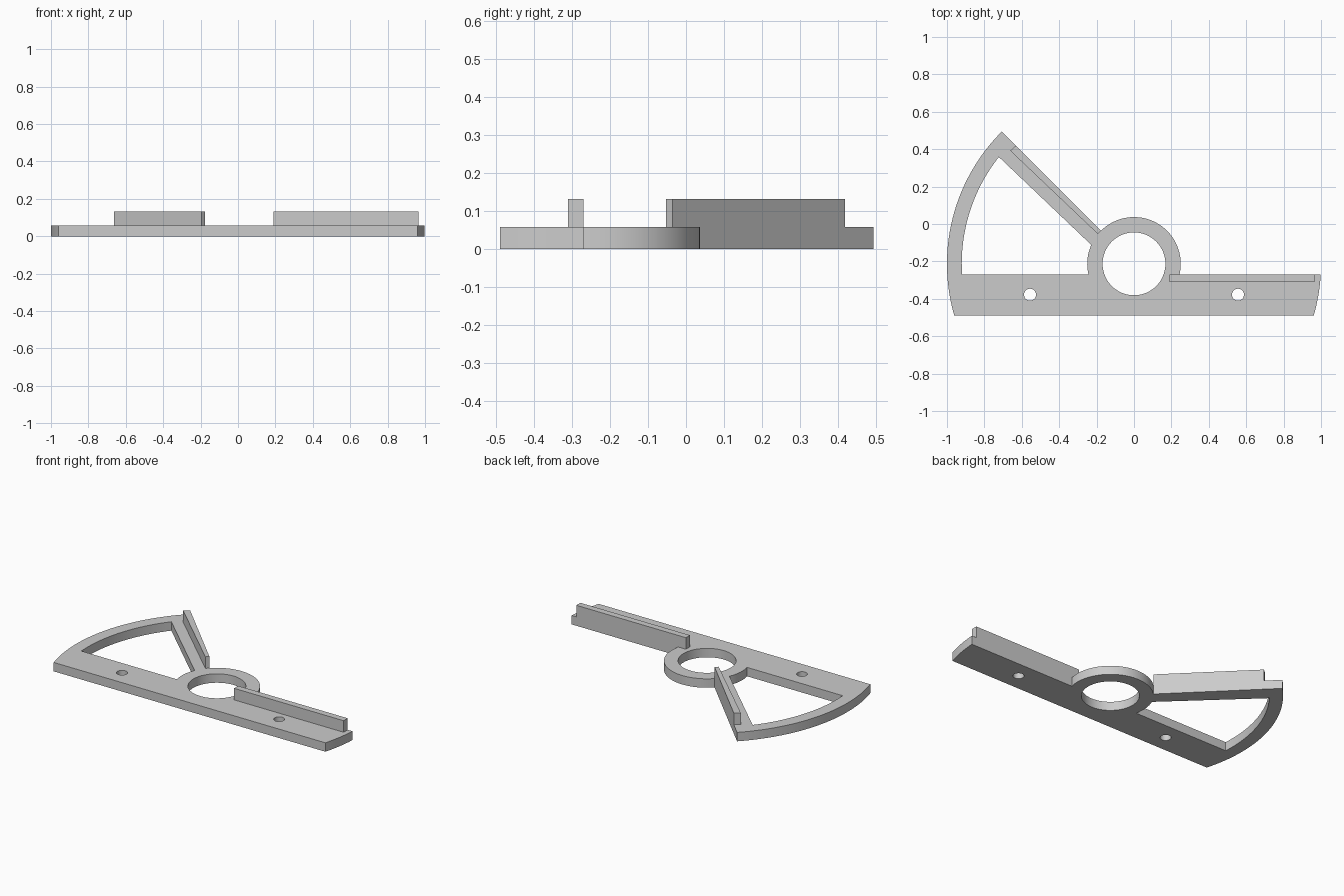
import bpy
import bmesh
from math import sin, cos, asin, atan2, pi, hypot
from mathutils import Vector

cube = bpy.data.objects.get("Cube")
if cube:
    bpy.data.objects.remove(cube, do_unlink=True)

CENTRE = Vector((0, -0.213))
BASE_H, RIB_H = 0.057, 0.131
BOTTOM, LEDGE = -0.49, -0.27
R_OUT, R_WINDOW, R_RING, R_BORE = 1.0, 0.921, 0.25, 0.168

grey = bpy.data.materials.new("light_grey")
grey.use_nodes = True
COLOUR = (0.6, 0.6, 0.6, 1)
grey.diffuse_color = COLOUR
grey.node_tree.nodes["Principled BSDF"].inputs["Base Color"].default_value = COLOUR


def arc(radius, start, end, steps, centre=CENTRE):
    angles = [start + (end - start) * i / steps for i in range(steps + 1)]
    return [centre + Vector((cos(a), sin(a))) * radius for a in angles]


def circle(centre, radius, steps):
    return arc(radius, 0, 2 * pi, steps, centre)[:-1]


def angle_at(radius, y):
    """Angle on the right half where a circle about the hub crosses height y."""
    return asin((y - CENTRE.y) / radius)


def direction(x, y):
    return atan2(y - CENTRE.y, x)


def plate(name, loops, height):
    """Extrude closed outlines, inner loops becoming holes."""
    curve = bpy.data.curves.new(name + "_profile", "CURVE")
    curve.dimensions = "2D"
    curve.fill_mode = "BOTH"
    curve.extrude = height / 2
    for loop in loops:
        spline = curve.splines.new("POLY")
        spline.points.add(len(loop) - 1)
        for point, co in zip(spline.points, loop):
            point.co = (co[0], co[1], 0, 1)
        spline.use_cyclic_u = True
    helper = bpy.data.objects.new(name + "_profile", curve)
    bpy.context.collection.objects.link(helper)
    graph = bpy.context.evaluated_depsgraph_get()
    mesh = bpy.data.meshes.new_from_object(helper.evaluated_get(graph))
    bpy.data.objects.remove(helper, do_unlink=True)
    bm = bmesh.new()
    bm.from_mesh(mesh)
    bmesh.ops.remove_doubles(bm, verts=bm.verts, dist=0.0001)
    bmesh.ops.translate(bm, verts=bm.verts, vec=(0, 0, height / 2))
    bmesh.ops.recalc_face_normals(bm, faces=bm.faces)
    bm.to_mesh(mesh)
    bm.free()
    mesh.materials.clear()
    mesh.materials.append(grey)
    obj = bpy.data.objects.new(name, mesh)
    bpy.context.collection.objects.link(obj)
    bpy.ops.object.select_all(action="DESELECT")
    obj.select_set(True)
    bpy.context.view_layer.objects.active = obj
    bpy.ops.object.shade_smooth_by_angle(angle=pi / 6)
    return obj


# Base outline: straight bar, hub ring, slanted arm and curved rim
arm = pi * 3 / 4
low = angle_at(R_OUT, BOTTOM)
outline = (arc(R_OUT, low, angle_at(R_OUT, LEDGE), 8)
           + arc(R_RING, angle_at(R_RING, LEDGE), arm, 40)
           + arc(R_OUT, arm, pi - low, 40))

# Sector window between rim, arm, hub and bar
window = (arc(R_WINDOW, direction(-0.722, 0.358), pi - angle_at(R_WINDOW, LEDGE), 32)
          + arc(R_RING, pi - angle_at(R_RING, LEDGE), direction(-0.228, -0.112), 12))

bore = circle(CENTRE, R_BORE, 64)
screw_holes = [circle(Vector((side * 0.556, -0.378)), 0.032, 32) for side in (-1, 1)]
plate("base_plate", [outline, window, bore] + screw_holes, BASE_H)

# Upright fence along the straight bar
plate("bar_fence", [[(0.19, -0.311), (0.965, -0.311), (0.965, LEDGE), (0.19, LEDGE)]], RIB_H)

# Upright fence along the slanted arm, slightly tapered towards the hub
edge = Vector((cos(arm), sin(arm)))
plate("arm_fence", [[CENTRE + edge * 0.25, CENTRE + edge * 0.893,
                     (-0.662, 0.392), (-0.194, -0.053)]], RIB_H)
